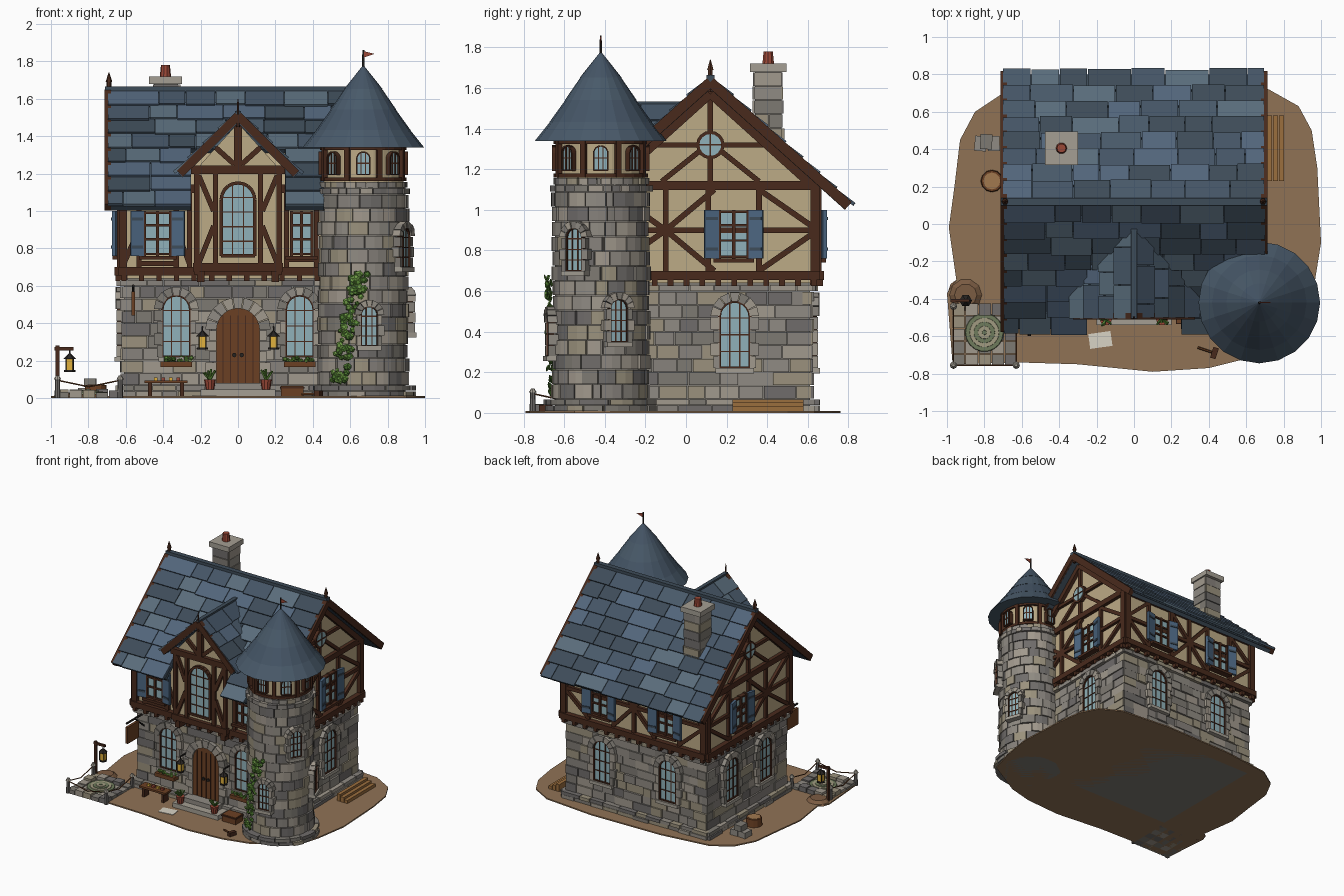
import bpy, bmesh, random
from math import sin, cos, pi, atan2, hypot, radians
from mathutils import Matrix, Vector

if "Cube" in bpy.data.objects:
    bpy.data.objects.remove(bpy.data.objects["Cube"])

random.seed(4)
R = random.uniform
T = lambda x, y, z=0: Matrix.Translation((x, y, z))
RZ = lambda d: Matrix.Rotation(radians(d), 4, 'Z')
RX = lambda r: Matrix.Rotation(r, 4, 'X')
I = Matrix()
STONE = ['8f8a82', '7d7972', 'a0988c', '6f6c6a', '99907c', '86817b']
SLATE = ['4a5a69', '404d59', '53657a', '5a6c7a', '465565']
WOOD, WOOD2, PLASTER, GLASS, BLUE = '4a2e22', '6b4228', 'bba985', '8fb0b8', '4d6680'
IRON, GREEN, GLOW, CLAY, GRAY = '2b2826', '5c8a3a', 'e0b040', '9a4a3a', 'a39d92'
MATS = {}

def mat(h):
    if h not in MATS:
        m = bpy.data.materials.new('colour_' + h)
        m.diffuse_color = [(int(h[i:i + 2], 16) / 255) ** 2.2 for i in (0, 2, 4)] + [1]
        m.use_nodes = True
        m.node_tree.nodes["Principled BSDF"].inputs["Base Color"].default_value = m.diffuse_color
        MATS[h] = m
    return MATS[h]

class Part:
    """Collects solids into one named object. Local frame: x right, -y outward, z up."""
    def __init__(s, name):
        s.name, s.bm, s.cols = name, bmesh.new(), []
    def solid(s, lo, hi, c, M=I):
        if c not in s.cols: s.cols.append(c)
        a, b = ([s.bm.verts.new(M @ Vector(p)) for p in r] for r in (lo, hi))
        n = len(a)
        fs = [a[::-1], b] + [(a[i], a[(i + 1) % n], b[(i + 1) % n], b[i]) for i in range(n)]
        for f in fs: s.bm.faces.new(f).material_index = s.cols.index(c)
    def prism(s, pts, y0, y1, c, M=I):
        s.solid([(x, y0, z) for x, z in pts], [(x, y1, z) for x, z in pts], c, M)
    def box(s, x0, x1, y0, y1, z0, z1, c, M=I):
        s.prism([(x0, z0), (x1, z0), (x1, z1), (x0, z1)], y0, y1, c, M)
    def beam(s, a, b, w, y0, y1, c, M=I):
        dx, dz = b[0] - a[0], b[1] - a[1]
        k = w / 2 / hypot(dx, dz)
        px, pz = -dz * k, dx * k
        s.prism([(a[0] + px, a[1] + pz), (b[0] + px, b[1] + pz), (b[0] - px, b[1] - pz), (a[0] - px, a[1] - pz)], y0, y1, c, M)
    def cone(s, r0, r1, z0, z1, n, c, M=I):
        ring = lambda r, z: [(r * cos(2 * pi * i / n), r * sin(2 * pi * i / n), z) for i in range(n)]
        s.solid(ring(r0, z0), ring(max(r1, .001), z1), c, M)
    def rod(s, a, b, r, c, n=6):
        d = Vector(b) - Vector(a)
        s.cone(r, r, 0, d.length, n, c, T(*a) @ d.to_track_quat('Z', 'Y').to_matrix().to_4x4())
    def done(s):
        bmesh.ops.recalc_face_normals(s.bm, faces=s.bm.faces)
        me = bpy.data.meshes.new(s.name)
        s.bm.to_mesh(me)
        for c in s.cols: me.materials.append(mat(c))
        bpy.context.collection.objects.link(bpy.data.objects.new(s.name, me))

def arch(cx, z0, w, h, n=10):
    r = w / 2
    return [(cx - r, z0), (cx + r, z0)] + [(cx + r * cos(pi * i / n), z0 + h - r + r * sin(pi * i / n)) for i in range(n + 1)]

def surround(p, M, cx, z0, w, h, t, n=7):
    """Voussoirs and alternating jamb stones."""
    r, zc = w / 2, z0 + h - w / 2
    for i in range(n):
        a, b = pi * (i + .04) / n, pi * (i + .96) / n
        p.prism([(cx + q * cos(e), zc + q * sin(e)) for q, e in ((r, a), (r + t, a), (r + t, b), (r, b))], -.03 - R(0, .008), .02, random.choice(STONE[:3]), M)
    k = max(2, round((zc - z0) / .06))
    for i in range(k):
        for s in (-1, 1):
            x = sorted((cx + s * r, cx + s * (r + t * (1 if i % 2 else .65))))
            p.box(*x, -.03, .02, z0 + (zc - z0) * i / k, z0 + (zc - z0) * (i + .95) / k, random.choice(STONE[:3]), M)

def arch_window(p, M, cx, z0, w, h, stone=True, t=.045, bars=4):
    pts = arch(cx, z0, w, h)
    p.prism(pts, -.014, .02, GLASS, M)
    for a, b in zip(pts, pts[1:] + pts[:1]):
        if a != b and hypot(a[0] - b[0], a[1] - b[1]) > 1e-5: p.beam(a, b, w * .1, -.026, .01, WOOD, M)
    for s in (-w / 6, w / 6): p.box(cx + s - .003, cx + s + .003, -.019, 0, z0, z0 + h - w * .06, WOOD, M)
    for i in range(1, bars): p.box(cx - w / 2, cx + w / 2, -.019, 0, z0 + i * h / bars - .003, z0 + i * h / bars + .003, WOOD, M)
    if stone:
        surround(p, M, cx, z0, w, h, t)
        p.box(cx - w / 2 - .02, cx + w / 2 + .02, -.04, .02, z0 - .025, z0, GRAY, M)

def shutter_window(p, M, cx, z0=.77, w=.14, h=.22, shutters=True):
    p.box(cx - w / 2, cx + w / 2, -.02, .01, z0, z0 + h, GLASS, M)
    for x in (-w / 2, 0, w / 2): p.box(cx + x - .008, cx + x + .008, -.035, .01, z0 - .01, z0 + h + .01, WOOD, M)
    for z in (0, h * .36, h * .7, h): p.box(cx - w / 2, cx + w / 2, -.032, .01, z0 + z - .006, z0 + z + .006, WOOD, M)
    p.box(cx - w / 2 - .03, cx + w / 2 + .03, -.05, .01, z0 - .03, z0 - .01, WOOD, M)
    for s in ((-1, 1) if shutters else ()):
        S = M @ T(cx + s * (w / 2 + .04), -.035) @ RZ(s * -12)
        p.box(-.035, .035, -.012, .008, z0 - .01, z0 + h + .01, BLUE, S)
        for z in (.03, h - .04): p.box(-.03, .03, -.018, 0, z0 + z, z0 + z + .015, SLATE[1], S)

def bricks(p, M, x0, x1, z0, z1, rows):
    h = (z1 - z0) / rows
    for r in range(rows):
        x = x0
        while x < x1 - .001:
            e = x + R(.07, .17)
            if x1 - e < .06: e = x1
            p.box(x, e - .004, -R(.012, .026), .03, z0 + r * h, z0 + r * h + h - .004, random.choice(STONE), M)
            x = e

def round_bricks(p, M, r, z0, z1, rows, step=24):
    h = (z1 - z0) / rows
    for k in range(rows):
        a = R(0, 20); end = a + 360
        while a < end - 1:
            b = min(a + R(step * .75, step * 1.25), end)
            q = r + R(-.006, .008)
            ring = lambda z: [(q * cos(radians(e)), q * sin(radians(e)), z) for e in (a, (a + b) / 2, b - 1)] + [((r - .05) * cos(radians(e)), (r - .05) * sin(radians(e)), z) for e in (b, a)]
            p.solid(ring(z0 + k * h), ring(z0 + k * h + h - .004), random.choice(STONE), M)
            a = b

def tile_row(p, M, i, h, x0, x1, w=.2):
    p.box(x0, x1, i * h, i * h + h, -.03, 0, SLATE[1], M)
    x = x0
    while x < x1 - .001:
        e = x + R(w * .7, w * 1.25)
        if x1 - e < w * .4: e = x1
        p.box(x, e - .004, -.01, h + R(.008, .022), 0, .018, random.choice(SLATE), M @ T(0, i * h) @ RX(.09))
        x = e

# ground patch
g = Part('ground')
out = [(-.7, .7), (-.85, .6), (-.93, .45), (-.96, .2), (-.99, -.02), (-.95, -.3), (-1, -.37), (-.97, -.75), (-.62, -.74), (-.3, -.75), (.1, -.79), (.4, -.77), (.6, -.72), (.9, -.55), (.96, -.35), (1, -.1), (.98, .3), (.95, .5), (.88, .63), (.72, .72), (.3, .76), (-.3, .75)]
g.solid([(x, y, 0) for x, y in out], [(x, y, .01) for x, y in out], '8f7256')
g.done()

# stone ground floor; walls are (frame, x range)
FR, BK, RT, LT = T(0, -.38), T(0, .62) @ RZ(180), T(.62, 0) @ RZ(90), T(-.62, 0) @ RZ(-90)
s = Part('stone_ground_floor')
s.box(-.61, .61, -.37, .61, 0, .66, STONE[1])
for M, a, b in ((FR, -.62, .62), (BK, -.62, .62), (RT, -.38, .62), (LT, -.62, .38)):
    bricks(s, M @ T(0, .015), a, b, .07, .6, 8)
    bricks(s, M @ T(0, -.015), a - .02, b + .02, .01, .07, 2)
    bricks(s, M @ T(0, -.005), a - .01, b + .01, .6, .635, 1)
s.done()

# half-timbered upper floor
u = Part('plaster_upper_floor')
u.prism([(-.4, .64), (.64, .64), (.64, 1.13), (.12, 1.6), (-.4, 1.13)], -.62, .62, PLASTER, RZ(90))
u.prism([(-.235, .68), (.235, .68), (.235, 1.21), (0, 1.47), (-.235, 1.21)], -.46, -.15, PLASTER)
u.done()
t = Part('timber_frame')
UF, UB, UR, UL, BAY = T(0, -.4), T(0, .64) @ RZ(180), T(.62, 0) @ RZ(90), T(-.62, 0) @ RZ(-90), T(0, -.46)
def frame(M, lines, w=.035, d=.022):
    for a, b, c, e in lines: t.beam((a, b), (c, e), w, -d, .01, WOOD, M)
for M, a, b in ((UF, -.64, .64), (UB, -.64, .64), (UR, -.42, .66), (UL, -.66, .42)):
    t.box(a, b, -.04, .02, .655, .7, WOOD, M)
    frame(M, [(a, 1.12, b, 1.12), (a + .025, .68, a + .025, 1.13), (b - .025, .68, b - .025, 1.13)], .045, .028)
    n = 14
    for i in range(n):
        x = a + .03 + (b - a - .06) * i / (n - 1)
        t.box(x - .014, x + .014, -.035, .03, .625, .655, WOOD, M)
for M, k in ((UR, 1), (UL, -1)):   # gable ends
    P = lambda *v: [(k * a, b, k * c, e) for a, b, c, e in v]
    frame(M, P((-.1, .68, -.1, 1.12), (-.38, .9, .62, .9), (-.1, .9, .14, 1.1), (-.1, .9, .14, .7), (-.1, .9, -.38, 1.1), (-.1, .9, -.38, .7), (.62, .92, .36, 1.1), (.62, .88, .36, .7), (.11, .7, .11, 1.1), (.36, .7, .36, 1.1)), .028)
    frame(M, P((.12, 1.12, .12, 1.58), (-.16, 1.32, .4, 1.32), (.08, 1.3, -.12, 1.14), (.16, 1.3, .36, 1.14)), .026)
    for e in (-1, 1):
        t.beam((k * .12, 1.63), (k * (.12 + e * .68), 1.02), .05, -.095, -.06, WOOD, M)
        t.beam((k * .12, 1.57), (k * (.12 + e * .5), 1.12), .04, -.03, .01, WOOD, M)
    t.cone(.013, .013, 1.58, 1.7, 6, WOOD, T(k * .69, .12)); t.cone(.018, .002, 1.69, 1.74, 6, WOOD, T(k * .69, .12))
frame(UF, [(-.53, .7, -.53, 1.1), (-.33, .7, -.33, 1.1), (-.26, .7, -.26, 1.1), (-.61, .72, -.53, .9), (-.53, .72, -.33, .72), (.26, .7, .26, 1.1), (.42, .7, .42, 1.1), (-.33, .9, -.26, .72), (.26, .74, .42, .74)], .028)
frame(UB, [(x, .7, x, 1.1) for x in (-.4, -.18, 0, .18, .4)] + [(-.62, .9, .62, .9)] + [(q * a, .9, q * b, z) for q in (-1, 1) for a, b in ((0, .18), (.62, .4)) for z in (.71, 1.1)], .028)
frame(BAY, [(-.24, .7, .24, .7), (-.25, 1.22, .25, 1.22), (0, 1.22, 0, 1.48)], .045, .03)
for q in (-1, 1):
    frame(BAY, [(q * .22, .66, q * .22, 1.21), (q * .12, .7, q * .12, 1.2), (q * .21, .72, q * .13, .92), (q * .21, 1.19, q * .13, 1.0), (q * .02, 1.25, q * .12, 1.34)], .028)
    t.beam((0, 1.51), (q * .31, 1.2), .045, -.05, -.015, WOOD, BAY)
    t.box(q * .2 - .02, q * .2 + .02, -.02, .08, .62, .68, WOOD, BAY)
t.cone(.012, .003, 1.45, 1.6, 6, WOOD, T(0, -.5))
t.done()

# main roof with gap for bay and tower, then bay roof
r = Part('slate_roof')
sl = atan2(.61, .68); h = .914 / 8
for i in range(8):
    tile_row(r, T(0, .12, 1.635) @ RX(-sl), i, h, -.7, .7)
    for a, b in ([(-.7, .7)] if i < 4 else [(-.46, -.25), (.25, .7)]):
        tile_row(r, T(0, .12, 1.635) @ RZ(180) @ RX(-sl), i, h, a, b)
r.box(-.71, .71, .1, .14, 1.63, 1.665, SLATE[1])
sb = atan2(.31, .32); h = .445 / 4
for i in range(4):
    yb = .12 - (1.63 - (1.5 - .31 * i / 4)) / .9
    tile_row(r, T(0, 0, 1.51) @ RZ(-90) @ RX(-sb), i, h, -yb, .505, .17)
    tile_row(r, T(0, 0, 1.51) @ RZ(90) @ RX(-sb), i, h, -.505, yb, .17)
r.beam((0, 1.5), (0, 1.535), .03, -.505, 0, SLATE[1])
r.done()

# chimney
c = Part('chimney')
c.box(-.45, -.32, .34, .47, 1.2, 1.7, STONE[1])
for M in (T(-.385, .335), T(-.385, .475) @ RZ(180), T(-.315, .405) @ RZ(90), T(-.455, .405) @ RZ(-90)):
    bricks(c, M @ T(0, .015), -.07, .07, 1.2, 1.68, 7)
c.box(-.475, -.3, .315, .495, 1.68, 1.72, GRAY)
c.cone(.03, .024, 1.72, 1.78, 10, CLAY, T(-.388, .405))
c.done()

# corner tower
C = T(.67, -.42)
w = Part('round_tower')
w.cone(.225, .225, 0, 1.15, 20, STONE[1], C)
round_bricks(w, C, .24, .07, 1.09, 14)
round_bricks(w, C, .275, .01, .07, 2)
round_bricks(w, C, .25, 1.09, 1.125, 1, 14)
round_bricks(w, C, .235, 1.125, 1.16, 1, 14)
w.cone(.215, .215, 1.15, 1.36, 24, PLASTER, C)
for z in (1.16, 1.325): w.cone(.232, .232, z, z + .02, 24, WOOD, C)
for i in range(8):
    w.box(-.014, .014, -.235, -.19, 1.16, 1.34, WOOD, C @ RZ(i * 45 + 22.5))
    arch_window(w, C @ RZ(i * 45) @ T(0, -.214), 0, 1.195, .07, .12, False, bars=2)
for a, z in ((7, .28), (60, .7), (110, .35)): arch_window(w, C @ RZ(a) @ T(0, -.238), 0, z, .09, .21, t=.035)
w.done()
k = Part('tower_roof')
prof = [(.325, 1.34), (.245, 1.44), (.168, 1.55), (.095, 1.66), (.0, 1.78)]
for i, ((a, z0), (b, z1)) in enumerate(zip(prof, prof[1:])): k.cone(a + (.008 if i else 0), b, z0 - (.008 if i else 0), z1, 20, SLATE[i % 2 * 4], C)
k.cone(.008, .005, 1.76, 1.86, 6, IRON, C)
k.prism([(0, 1.82), (.06, 1.84), (0, 1.855)], -.003, .003, CLAY, C)
k.done()

# windows and door
n = Part('windows')
for M, xs in ((FR, (-.33, .33)), (BK, (-.29, .29)), (RT, (.24,)), (LT, (-.34, .08))):
    for x in xs: arch_window(n, M, x, .22, .15, .33)
for M, x in ((UB, -.29), (UB, .29), (UR, .235), (UL, -.235), (UF, -.43)): shutter_window(n, M, x)
shutter_window(n, UF, .34, w=.11, shutters=False)
arch_window(n, BAY, 0, .76, .18, .39, False, bars=5)
for M, x in ((UR, .12), (UL, -.12)):
    D = M @ T(x, 0, 1.32) @ RX(pi / 2)
    n.cone(.07, .07, 0, .028, 16, WOOD, D); n.cone(.054, .054, 0, .032, 16, GLASS, D)
    for a, b in ((.054, .004), (.004, .054)): n.box(x - a, x + a, -.037, 0, 1.32 - b, 1.32 + b, WOOD, M)
n.done()
d = Part('front_door')
d.prism(arch(0, .08, .23, .4, 12), -.02, .02, WOOD2, FR)
surround(d, FR, 0, .08, .23, .4, .06, 9)
for i in range(-2, 3): d.box(i * .04 - .002, i * .04 + .002, -.024, 0, .08, .44, WOOD, FR)
for q in (-1, 1): d.cone(.012, .012, 0, .03, 8, IRON, FR @ T(q * .02, 0, .23) @ RX(pi / 2))
d.box(-.2, .2, -.54, -.36, .01, .045, GRAY); d.box(-.15, .15, -.48, -.36, .045, .08, STONE[0])
d.done()

# lanterns, lamp post, hanging sign
l = Part('lanterns_and_sign')
def lantern(x, y, z):
    l.box(x - .018, x + .018, y - .018, y + .018, z, z + .06, GLOW)
    l.cone(.03, .03, z - .01, z, 6, IRON, T(x, y)); l.cone(.034, .004, z + .06, z + .09, 6, IRON, T(x, y))
    for a in (-.019, .019):
        for b in (-.019, .019): l.rod((x + a, y + b, z), (x + a, y + b, z + .06), .003, IRON, 4)
for q in (-.19, .19):
    lantern(q, -.45, .27); l.rod((q, -.38, .38), (q, -.45, .38), .006, IRON); l.rod((q, -.45, .34), (q, -.45, .38), .004, IRON)
l.box(-.975, -.955, -.42, -.4, 0, .28, WOOD); l.box(-.98, -.88, -.418, -.402, .255, .272, WOOD)
lantern(-.9, -.41, .15); l.rod((-.9, -.41, .23), (-.9, -.41, .26), .004, IRON)
l.cone(.1, .06, 0, .03, 10, '7a5c44', T(-.9, -.38))
l.rod((-.56, -.38, .6), (-.56, -.6, .6), .008, IRON); l.rod((-.56, -.38, .5), (-.56, -.5, .6), .006, IRON)
l.box(-.57, -.55, -.6, -.46, .44, .57, WOOD2)
l.done()

# corner terrace with ringed mosaic and rope fence
f = Part('stone_terrace')
for i in range(5):
    for j in range(5): f.box(-.97 + i * .07, -.905 + i * .07, -.76 + j * .068, -.697 + j * .068, 0, R(.025, .05) if i in (0, 4) or j in (0, 4) else .025, random.choice(STONE))
for i in range(5): f.cone(.105 - i * .022, .1 - i * .022, .02, .032 + i * .004, 18, ('6e7a5c', 'a09a80')[i % 2], T(-.8, -.58))
pts = [(-.63, -.43), (-.63, -.755), (-.965, -.755), (-.965, -.44)]
for x, y in pts: f.cone(.016, .013, 0, .1, 8, STONE[3], T(x, y)); f.cone(.02, .008, .1, .12, 8, GRAY, T(x, y))
for (a, b), (x, y) in zip(pts, pts[1:]):
    m = ((a + x) / 2, (b + y) / 2, .06)
    f.rod((a, b, .095), m, .004, WOOD2, 5); f.rod(m, (x, y, .095), .004, WOOD2, 5)
f.done()

# ivy, pots and window boxes
v = Part('ivy_and_plants')
def leaf(M, r): v.cone(r, r * .5, 0, .008, 5, random.choice([GREEN, '4b7431', '6f9c48']), M @ RX(pi / 2 + R(-.5, .5)))
for i in range(110):
    z = R(.08, .68); x = -.14 + .18 * z + R(-.04, .04)
    leaf(C @ RZ(x / .24 * 60) @ T(0, -.25 - R(0, .02), z), R(.013, .025))
for q in (-.15, .15):
    v.cone(.022, .032, .045, .1, 10, CLAY, T(q, -.51))
    for i in range(12): v.rod((q, -.51, .095), (q + R(-.035, .035), -.51 + R(-.035, .035), R(.12, .16)), .006, GREEN, 4)
for q in (-.33, .33):
    v.box(q - .085, q + .085, -.455, -.4, .165, .195, WOOD2)
    for i in range(16): leaf(T(q + R(-.08, .08), -.43 + R(-.02, .02), R(.195, .215)), .014)
v.done()

# yard props: bench, crate, planks, stump, stone pile, plan sheet, mallet
y = Part('yard_props')
y.box(-.5, -.27, -.53, -.45, .08, .095, WOOD2)
for x in (-.48, -.31): y.box(x, x + .02, -.52, -.46, .01, .08, WOOD)
for i in range(4): y.box(-.45 + i * .04, -.43 + i * .04, -.5, -.48, .095, .11, (GLOW, CLAY)[i % 2])
y.box(.23, .35, -.53, -.44, .01, .065, WOOD2); y.box(.225, .355, -.535, -.435, .05, .06, WOOD)
for i in range(3): y.box(.71 + i * .032, .738 + i * .032, .23, .58, .01, .035 + .015 * (2 - i), '9a6e40')
y.cone(.06, .056, .01, .07, 12, WOOD2, T(-.76, .23)); y.cone(.045, .045, .07, .073, 12, 'a07850', T(-.76, .23))
for x, q, z in ((-.82, .43, 0), (-.75, .43, 0), (-.79, .44, .05)): y.box(-.032, .032, -.04, .04, .01, .055, random.choice(STONE), T(x, q, z) @ RZ(R(-12, 12)))
y.box(-.06, .06, -.04, .04, .01, .014, 'd8d2c4', T(-.18, -.62) @ RZ(8))
y.rod((.34, -.66, .02), (.43, -.69, .02), .007, WOOD2); y.box(-.015, .015, -.03, .03, .01, .04, WOOD, T(.43, -.69) @ RZ(-18))
y.done()
